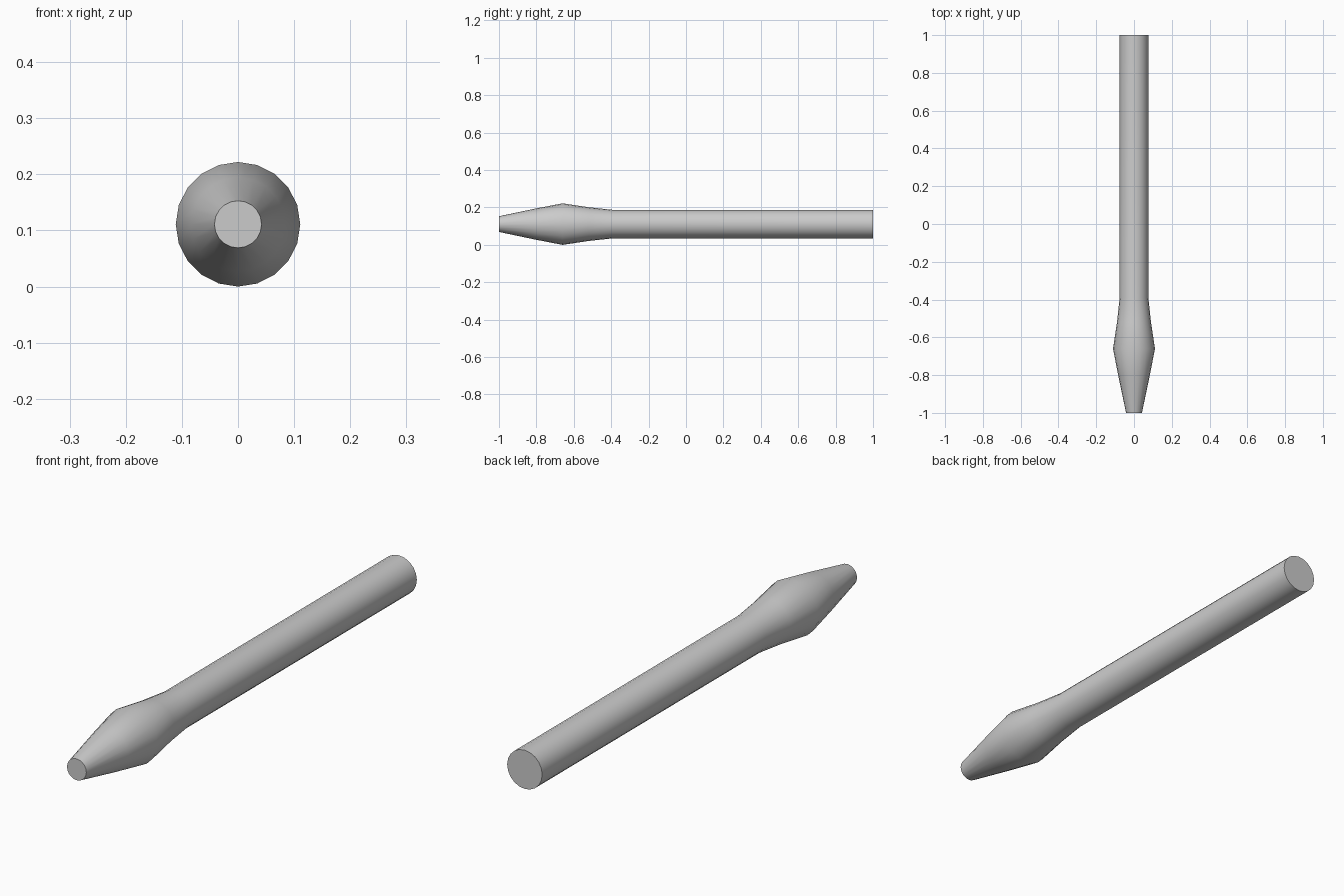
import bpy, bmesh
from math import cos, sin, tau, radians

if "Cube" in bpy.data.objects:
    bpy.data.objects.remove(bpy.data.objects["Cube"])

SIDES = 20
AXIS_Z = 0.111
# (y, radius) along the rod, from the tapered tip to the flat rear end
PROFILE = [(-1.0, 0.042), (-0.8, 0.084), (-0.66, 0.111),
           (-0.52, 0.09), (-0.39, 0.076), (1.0, 0.076)]

# Lathe the profile into rings around the y axis
bm = bmesh.new()
rings = [[bm.verts.new((r * cos(tau * i / SIDES), y, AXIS_Z + r * sin(tau * i / SIDES)))
          for i in range(SIDES)] for y, r in PROFILE]
for a, b in zip(rings, rings[1:]):
    for i in range(SIDES):
        j = (i + 1) % SIDES
        bm.faces.new((a[i], a[j], b[j], b[i]))

# Flat end caps
bm.faces.new(rings[0])
bm.faces.new(rings[-1])
bmesh.ops.recalc_face_normals(bm, faces=bm.faces)

mesh = bpy.data.meshes.new("tapered_rod")
bm.to_mesh(mesh)
bm.free()
rod = bpy.data.objects.new("tapered_rod", mesh)
bpy.context.collection.objects.link(rod)

# Smooth sides, sharp cap edges
bpy.context.view_layer.objects.active = rod
rod.select_set(True)
bpy.ops.object.shade_smooth_by_angle(angle=radians(40))
